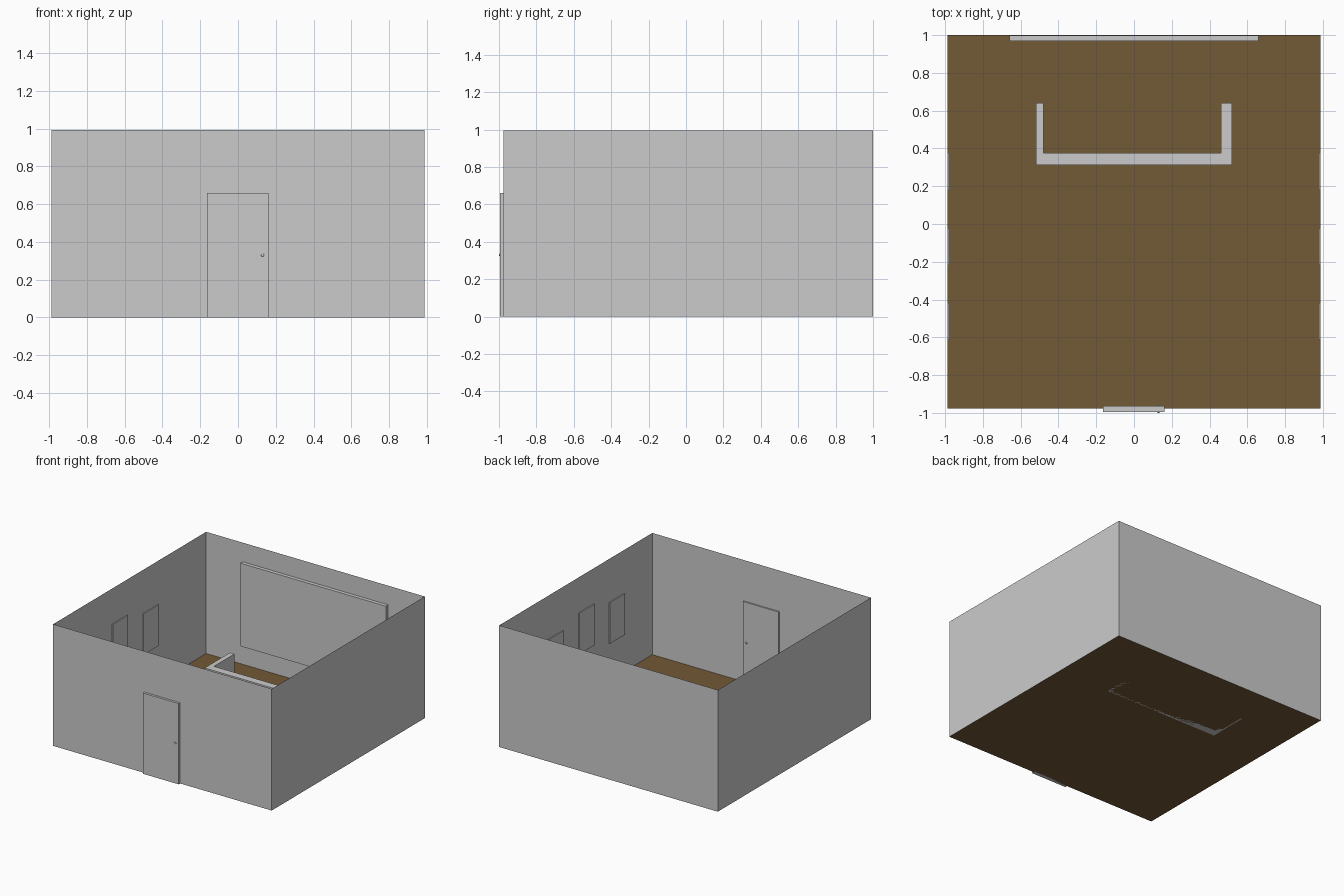
import bpy, bmesh

if "Cube" in bpy.data.objects:
    bpy.data.objects.remove(bpy.data.objects["Cube"])

HALF, Y0, Y1, TOP = 0.988, -0.976, 1.0, 0.994


def mesh_object(name, bm):
    me = bpy.data.meshes.new(name)
    bm.to_mesh(me)
    bm.free()
    ob = bpy.data.objects.new(name, me)
    bpy.context.collection.objects.link(ob)
    return ob


def prism(name, outline, z0, z1):
    """Extrude a plan outline (counter-clockwise) from z0 to z1."""
    bm = bmesh.new()
    face = bm.faces.new([bm.verts.new((x, y, z0)) for x, y in outline])
    res = bmesh.ops.extrude_face_region(bm, geom=[face])
    for v in res["geom"]:
        if isinstance(v, bmesh.types.BMVert):
            v.co.z = z1
    bmesh.ops.recalc_face_normals(bm, faces=bm.faces)
    return mesh_object(name, bm)


def rect(x0, x1, y0, y1):
    return [(x0, y0), (x1, y0), (x1, y1), (x0, y1)]


# Floor: a single brown sheet
room = rect(-HALF, HALF, Y0, Y1)
bm = bmesh.new()
bm.faces.new([bm.verts.new((x, y, 0)) for x, y in room])
floor = mesh_object("floor", bm)
brown = bpy.data.materials.new("brown_floor")
brown.diffuse_color = (0.17, 0.10, 0.035, 1)
brown.use_nodes = True
brown.node_tree.nodes["Principled BSDF"].inputs["Base Color"].default_value = brown.diffuse_color
floor.data.materials.append(brown)

# Walls: four thin sheets, open at the top
bm = bmesh.new()
low = [bm.verts.new((x, y, 0)) for x, y in room]
high = [bm.verts.new((x, y, TOP)) for x, y in room]
for i in range(4):
    j = (i + 1) % 4
    bm.faces.new((low[i], low[j], high[j], high[i]))
mesh_object("walls", bm)

# Board on the back wall
prism("wall_board", rect(-0.658, 0.658, 0.97, 0.9995), 0.16, 0.838)

# U-shaped desk, open towards the board
prism("desk", [(-0.52, 0.312), (0.52, 0.312), (0.52, 0.64), (0.462, 0.64),
               (0.462, 0.375), (-0.48, 0.375), (-0.48, 0.64), (-0.52, 0.64)], 0, 0.27)

# Windows on both side walls, the middle one set higher
for side, label in ((-1, "left"), (1, "right")):
    for n, (yc, z0) in enumerate(((-0.515, 0.305), (-0.12, 0.37), (0.278, 0.305))):
        xs = sorted((side * 0.979, side * (HALF - 0.0005)))
        prism(f"window_{label}_{n + 1}", rect(*xs, yc - 0.097, yc + 0.097), z0, z0 + 0.335)

# Door through the front wall
D0, D1 = -0.995, -0.964
prism("door", rect(-0.163, 0.161, D0, D1), 0, 0.66)

# Small knobs on both faces of the door
for y, label in ((D0, "outside"), (D1, "inside")):
    bm = bmesh.new()
    bmesh.ops.create_uvsphere(bm, u_segments=16, v_segments=8, radius=0.009)
    bmesh.ops.scale(bm, vec=(1, 0.55, 0.8), verts=bm.verts)
    bmesh.ops.translate(bm, vec=(0.13, y, 0.33), verts=bm.verts)
    for f in bm.faces:
        f.smooth = True
    mesh_object(f"door_knob_{label}", bm)
